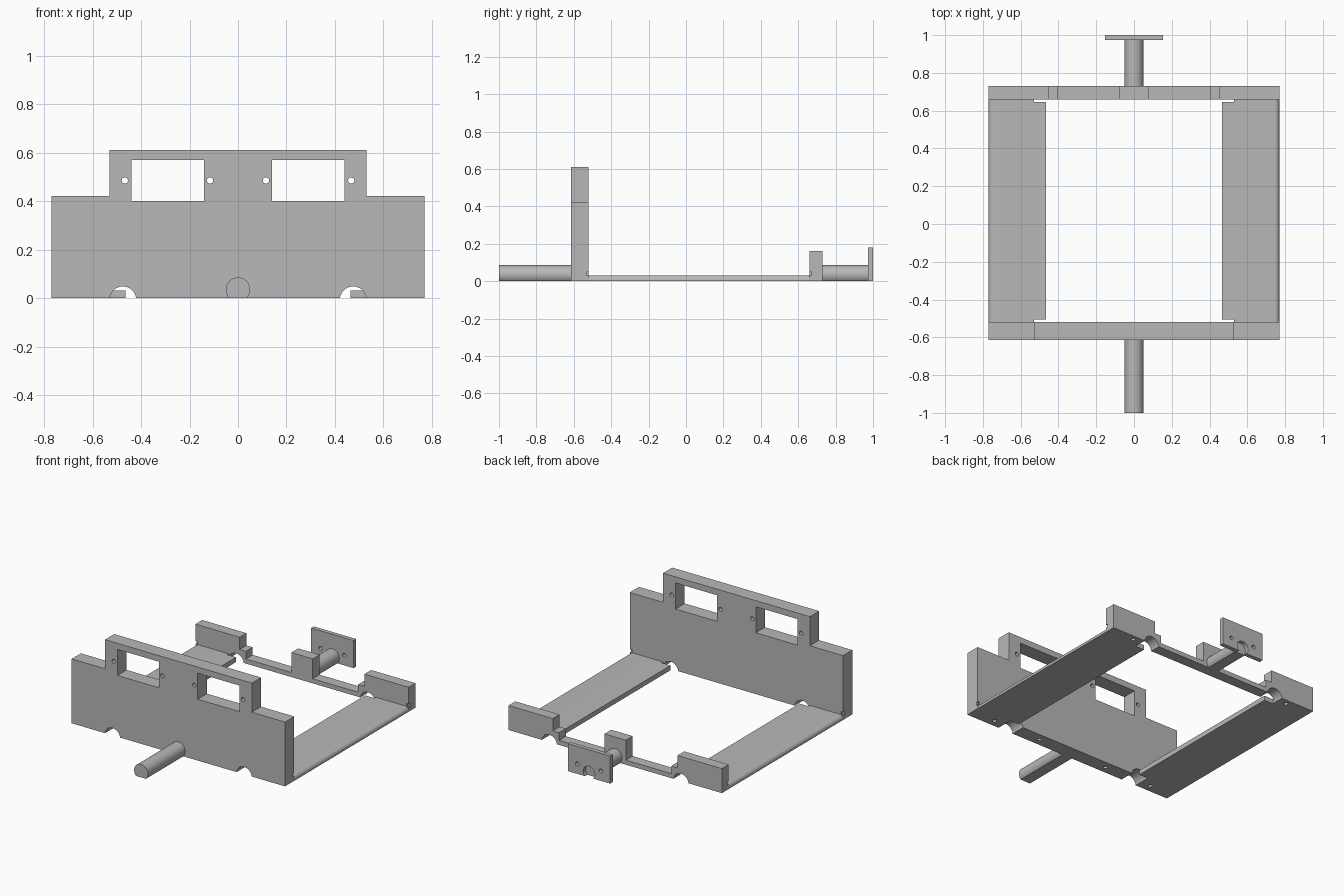
import bpy, bmesh, math
from mathutils import Vector

if "Cube" in bpy.data.objects:
    bpy.data.objects.remove(bpy.data.objects["Cube"], do_unlink=True)

grey = bpy.data.materials.new("plain grey")
grey.use_nodes = True
colour = (0.48, 0.48, 0.48, 1)
grey.diffuse_color = colour
grey.node_tree.nodes["Principled BSDF"].inputs["Base Color"].default_value = colour


def prism(name, pts, lo, hi, axis="y"):
    """Extrude a 2D outline: (x, z) along y, or (x, y) along z."""
    bm = bmesh.new()
    place = (lambda u, v, d: (u, d, v)) if axis == "y" else (lambda u, v, d: (u, v, d))
    face = bm.faces.new([bm.verts.new(place(u, v, lo)) for u, v in pts])
    ext = bmesh.ops.extrude_face_region(bm, geom=[face])
    verts = [g for g in ext["geom"] if isinstance(g, bmesh.types.BMVert)]
    bmesh.ops.translate(bm, verts=verts, vec=Vector(place(0, 0, hi - lo)))
    bmesh.ops.recalc_face_normals(bm, faces=bm.faces)
    mesh = bpy.data.meshes.new(name)
    bm.to_mesh(mesh)
    bm.free()
    obj = bpy.data.objects.new(name, mesh)
    bpy.context.collection.objects.link(obj)
    mesh.materials.append(grey)
    return obj


def rect(x0, x1, z0, z1):
    return [(x0, z0), (x1, z0), (x1, z1), (x0, z1)]


def arc(cx, cz, r, a0=0, a1=360, n=32):
    count = n if a1 - a0 == 360 else n + 1
    angles = [math.radians(a0 + (a1 - a0) * i / n) for i in range(count)]
    return [(cx + r * math.cos(a), cz + r * math.sin(a)) for a in angles]


def mirrored(half):
    return half + [(-x, z) for x, z in reversed(half)]


def finish(obj, cutters=()):
    """Cut the openings, then smooth the curved faces only."""
    bpy.ops.object.select_all(action="DESELECT")
    obj.select_set(True)
    bpy.context.view_layer.objects.active = obj
    for cutter in cutters:
        cutter.hide_render = True
        mod = obj.modifiers.new("cut", "BOOLEAN")
        mod.operation = "DIFFERENCE"
        mod.solver = "EXACT"
        mod.object = cutter
        bpy.ops.object.modifier_apply(modifier=mod.name)
        bpy.data.objects.remove(cutter, do_unlink=True)
    bpy.ops.object.shade_smooth_by_angle(angle=math.radians(30))


def wall_cutters(y0, y1, y_slot, hole_xs):
    """Bottom arches, blind screw holes and small end slots of a wall."""
    cuts = []
    for s in (-1, 1):
        cuts.append(prism("arch_cutter", arc(s * 0.475, -0.007, 0.055), y0 - 0.05, y1 + 0.05))
        xs = sorted((s * 0.755, s * 0.8))
        cuts.append(prism("slot_cutter", rect(*xs, 0.03, 0.05), y_slot - 0.012, y_slot + 0.012))
    for x in hole_xs:
        cuts.append(prism("screw_cutter", arc(x, (y0 + y1) / 2, 0.013, n=16), -0.05, 0.025, "z"))
    return cuts


# Tall front wall with two windows and their screw holes
front_y = (-0.615, -0.52)
front = prism("front_wall", mirrored([(0.77, 0), (0.77, 0.42), (0.53, 0.42), (0.53, 0.61)]), *front_y)
cuts = wall_cutters(*front_y, -0.52, (-0.6, -0.255, 0.255, 0.6))
for s in (-1, 1):
    cuts.append(prism("window_cutter", rect(*sorted((s * 0.14, s * 0.44)), 0.4, 0.57), -0.7, -0.4))
    for x in (0.115, 0.467):
        cuts.append(prism("hole_cutter", arc(s * x, 0.485, 0.013, n=16), -0.7, -0.4))
finish(front, cuts)

# Low back wall: end blocks, steps, thin bar and centre block
back_y = (0.66, 0.73)
outline = [(0.77, 0), (0.77, 0.16), (0.45, 0.16), (0.45, 0.08), (0.405, 0.08),
           (0.405, 0.03), (0.077, 0.03), (0.077, 0.16)]
back = prism("back_wall", mirrored(outline), *back_y)
finish(back, wall_cutters(*back_y, 0.66, (-0.59, 0.59)))

# Side plates with a rounded outer edge and relieved inner corners
for s, side in ((-1, "right"), (1, "left")):
    profile = [(0.465, 0), (0.77, 0)] + arc(0.745, 0.006, 0.025, 0, 90, 10) + [(0.465, 0.031)]
    plate = prism(side + "_side_plate", [(s * x, z) for x, z in profile], -0.52, 0.66)
    reliefs = [prism("relief_cutter", rect(*sorted((s * 0.4, s * 0.53)), -0.1, 0.1), a, b)
               for a, b in ((-0.6, -0.505), (0.645, 0.75))]
    finish(plate, reliefs)

# Round shafts with a flat underside
flat = math.degrees(math.asin(0.035 / 0.05))
for name, y0, y1 in (("front_shaft", -1, -0.615), ("back_shaft", 0.73, 0.975)):
    finish(prism(name, arc(0, 0.035, 0.05, -flat, 180 + flat, 40), y0, y1))

# End plate with an arch and two screw holes
end = prism("end_plate", rect(-0.153, 0.153, 0, 0.18), 0.973, 1)
cuts = [prism("arch_cutter", arc(0, 0.03, 0.042), 0.9, 1.1)]
cuts += [prism("hole_cutter", arc(x, 0.065, 0.013, n=16), 0.9, 1.1) for x in (-0.085, 0.085)]
finish(end, cuts)
